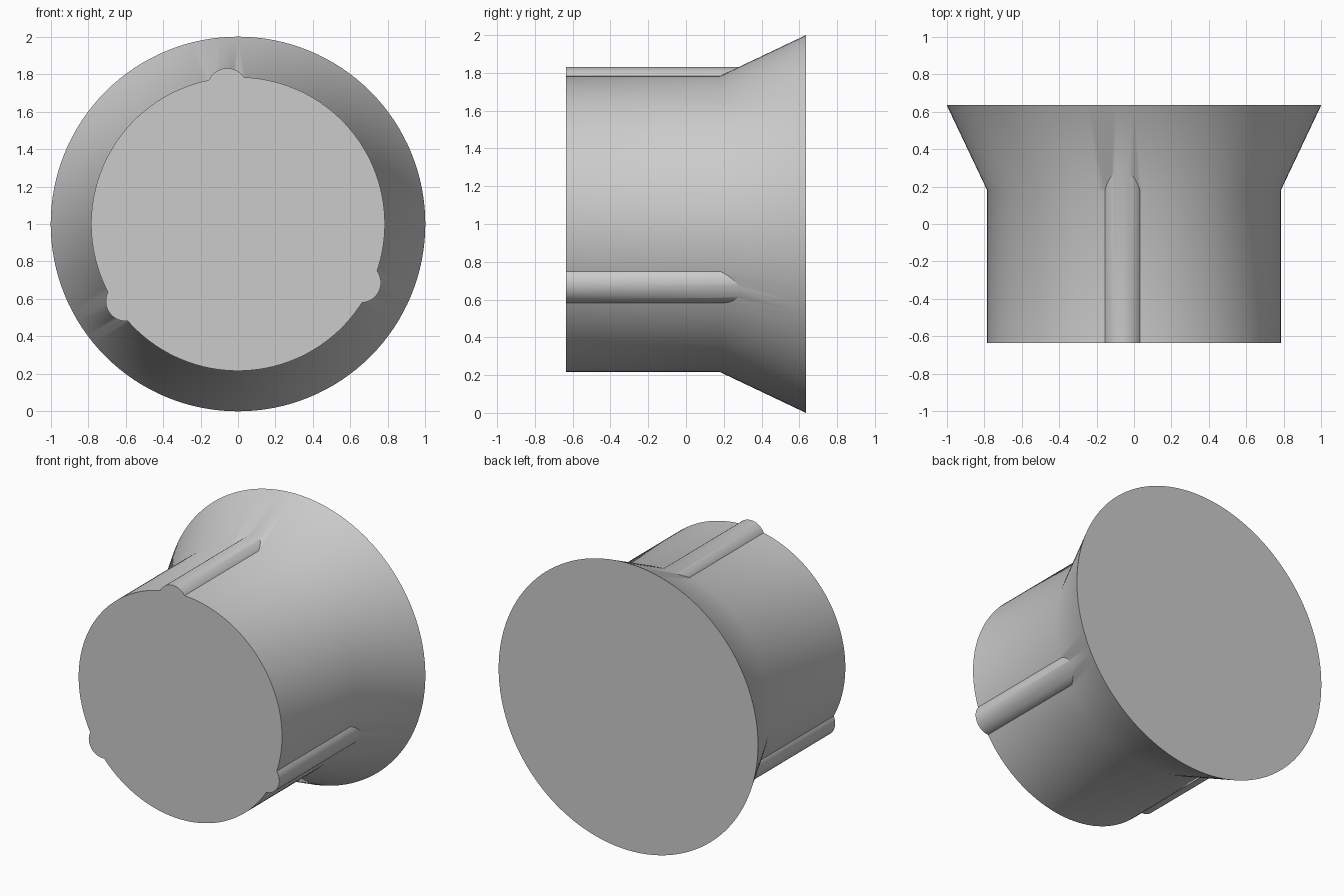
import bpy, bmesh
from math import cos, sin, radians
from mathutils import Matrix, Vector

if "Cube" in bpy.data.objects:
    bpy.data.objects.remove(bpy.data.objects["Cube"])

FRONT, FLARE, BACK = -0.635, 0.18, 0.635
BODY_R, RIM_R = 0.784, 1.0
AXIS_Z = 1.0

grey = bpy.data.materials.new("light grey")
grey.use_nodes = True
colour = (0.6, 0.6, 0.6, 1)
grey.diffuse_color = colour
grey.node_tree.nodes["Principled BSDF"].inputs["Base Color"].default_value = colour


def lathe(name, profile, segments, centre=(0, 0)):
    """Closed solid turned about the y direction; profile is (radius, y) pairs."""
    bm = bmesh.new()
    rings = []
    for r, y in profile:
        ring = []
        for i in range(segments):
            a = radians(360 * i / segments)
            ring.append(bm.verts.new((centre[0] + r * cos(a), y, centre[1] + r * sin(a))))
        rings.append(ring)
    for a, b in zip(rings, rings[1:]):
        for i in range(segments):
            j = (i + 1) % segments
            bm.faces.new((a[i], a[j], b[j], b[i]))
    bm.faces.new(rings[0])
    bm.faces.new(rings[-1])
    bmesh.ops.recalc_face_normals(bm, faces=bm.faces)
    mesh = bpy.data.meshes.new(name)
    bm.to_mesh(mesh)
    bm.free()
    mesh.materials.append(grey)
    obj = bpy.data.objects.new(name, mesh)
    bpy.context.collection.objects.link(obj)
    return obj


# Plug body with flared rim
body = lathe("plug_body", [(BODY_R, FRONT), (BODY_R, FLARE), (RIM_R, BACK)], 128, (0, AXIS_Z))

# Three round key ribs fused into the body and the flare
for n in range(3):
    a = radians(94.5 + 120 * n)
    centre = (0.727 * cos(a), AXIS_Z + 0.727 * sin(a))
    rib = lathe(f"key_rib_{n + 1}", [(0.107, FRONT), (0.107, 0.4)], 40, centre)
    rib.hide_render = True
    union = body.modifiers.new("fuse rib", 'BOOLEAN')
    union.operation = 'UNION'
    union.solver = 'EXACT'
    union.object = rib

# Bake the fused solid and drop the helper ribs
graph = bpy.context.evaluated_depsgraph_get()
fused = bpy.data.meshes.new_from_object(body.evaluated_get(graph))
body.modifiers.clear()
body.data = fused
for obj in [o for o in bpy.data.objects if o.name.startswith("key_rib")]:
    bpy.data.objects.remove(obj)

# Smooth walls, crisp edges
bpy.ops.object.select_all(action='DESELECT')
body.select_set(True)
bpy.context.view_layer.objects.active = body
bpy.ops.object.shade_smooth_by_angle(angle=radians(30))
